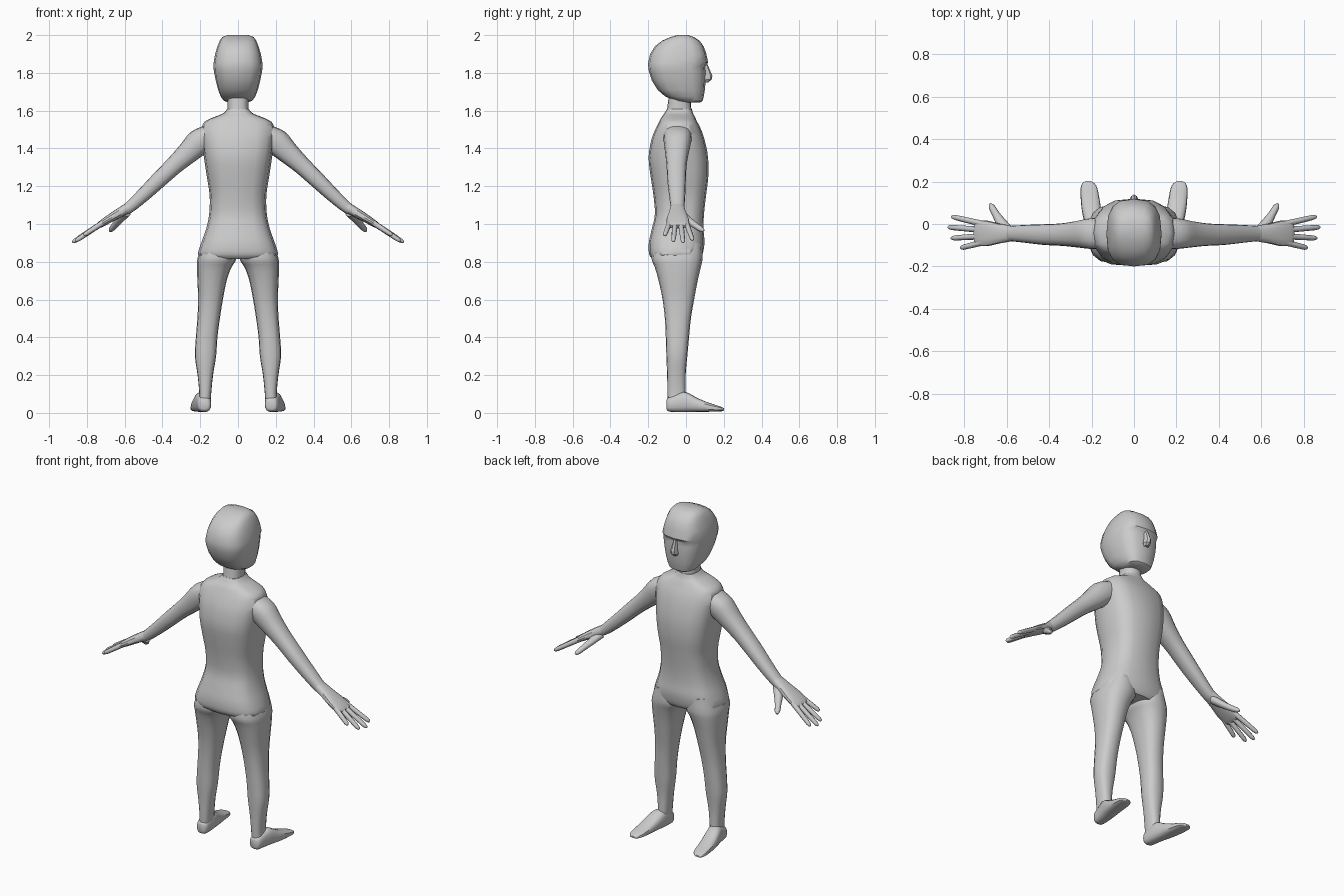
import bpy, bmesh, math
from mathutils import Vector

X, Y, Z = Vector((1, 0, 0)), Vector((0, 1, 0)), Vector((0, 0, 1))


def blend(rings, steps):
    """Catmull-Rom interpolation of ring tuples."""
    if steps == 1:
        return rings
    out = []
    for i in range(len(rings) - 1):
        p0, p1 = rings[max(i - 1, 0)], rings[i]
        p2, p3 = rings[i + 1], rings[min(i + 2, len(rings) - 1)]
        for s in range(steps):
            t = s / steps
            out.append(tuple(
                0.5 * (2 * b + (c - a) * t + (2 * a - 5 * b + 4 * c - d) * t * t
                       + (3 * b - a - 3 * c + d) * t ** 3)
                for a, b, c, d in zip(p0, p1, p2, p3)))
    return out + [rings[-1]]


def loft(name, rings, u, v, power=2.0, sides=16, steps=3, mirror=False, angle=32):
    """Skin superellipse rings (x, y, z, radius_u, radius_v)."""
    bm = bmesh.new()
    loops = []
    for x, y, z, ru, rv in blend(rings, steps):
        loop = []
        for k in range(sides):
            a = 2 * math.pi * k / sides
            c, s = math.cos(a), math.sin(a)
            cu = math.copysign(abs(c) ** (2 / power), c) * ru
            sv = math.copysign(abs(s) ** (2 / power), s) * rv
            loop.append(bm.verts.new(Vector((x, y, z)) + u * cu + v * sv))
        loops.append(loop)
    for a, b in zip(loops, loops[1:]):
        for k in range(sides):
            n = (k + 1) % sides
            bm.faces.new((a[k], a[n], b[n], b[k]))
    bm.faces.new(loops[0])
    bm.faces.new(loops[-1])
    bmesh.ops.recalc_face_normals(bm, faces=bm.faces)
    me = bpy.data.meshes.new(name)
    bm.to_mesh(me)
    bm.free()
    ob = bpy.data.objects.new(name, me)
    bpy.context.collection.objects.link(ob)
    bpy.ops.object.select_all(action='DESELECT')
    ob.select_set(True)
    bpy.context.view_layer.objects.active = ob
    bpy.ops.object.shade_smooth_by_angle(angle=math.radians(angle))
    if mirror:
        ob.modifiers.new("mirror", 'MIRROR').use_mirror_merge = False
    return ob


def level(z, x0, x1, y0, y1):
    """Horizontal ring from its extents."""
    return ((x0 + x1) / 2, (y0 + y1) / 2, z, (x1 - x0) / 2, (y1 - y0) / 2)


def finger(name, a, b, r):
    a, b = Vector(a), Vector(b)
    u = (b - a).orthogonal().normalized()
    v = (b - a).normalized().cross(u)
    rings = [(*a.lerp(b, t), r * k, r * k)
             for t, k in ((0, 1.1), (.5, 1), (.88, .9), (.96, .7), (1, .3))]
    loft(name, rings, u, v, sides=8, steps=1, mirror=True, angle=60)


# torso: pelvis up to shoulders
torso = [(.815, .19, -.175, .075), (.84, .212, -.195, .088), (.9, .195, -.197, .098),
         (.97, .17, -.182, .093), (1.05, .153, -.165, .095), (1.15, .15, -.172, .106),
         (1.25, .165, -.187, .118), (1.35, .18, -.198, .117), (1.44, .192, -.185, .1),
         (1.5, .193, -.163, .08), (1.54, .178, -.143, .06), (1.565, .13, -.13, .048),
         (1.585, .08, -.115, .038), (1.61, .056, -.1, .03)]
loft("torso", [level(z, -w, w, a, b) for z, w, a, b in torso], X, Y, power=2.9)

# neck
loft("neck", [level(1.56, -.06, .06, -.11, .035), level(1.61, -.055, .055, -.1, .028),
              level(1.69, -.055, .055, -.09, .025)], X, Y, power=2.4)

# head with brow step and flat face
head = [(1.643, .05, -.0, .075), (1.652, .075, -.05, .088), (1.675, .092, -.11, .094),
        (1.71, .105, -.15, .1), (1.76, .118, -.181, .104), (1.81, .128, -.197, .104),
        (1.835, .13, -.2, .102), (1.855, .129, -.2, .117), (1.9, .121, -.19, .108),
        (1.94, .109, -.165, .094), (1.97, .097, -.127, .072), (1.99, .083, -.082, .042),
        (2.0, .055, -.045, .012)]
loft("head", [level(z, -w, w, a, b) for z, w, a, b in head], X, Y, power=2.8,
     steps=1, angle=36)

# nose wedge
loft("nose", [level(1.75, -.016, .016, .08, .118), level(1.765, -.022, .022, .08, .136),
              level(1.785, -.018, .018, .08, .14), level(1.85, -.009, .009, .08, .112)],
     X, Y, power=2, sides=8, steps=1, angle=20)

# legs
leg = [(.9, .03, .185, -.17, .085), (.82, .008, .214, -.183, .088),
       (.77, .035, .217, -.165, .078), (.7, .06, .215, -.145, .062),
       (.6, .08, .211, -.124, .043), (.5, .096, .215, -.112, .026),
       (.4, .109, .223, -.107, .016), (.3, .116, .228, -.104, .007),
       (.2, .132, .214, -.1, -.002), (.1, .142, .205, -.098, -.002),
       (.04, .145, .21, -.095, 0)]
loft("leg", [level(*r) for r in leg], X, Y, power=2.5, mirror=True)

# feet, heel to toe, turned slightly outward
foot = [(.177, -.103, .045, .02, .025), (.178, -.09, .045, .034, .038),
        (.182, -.04, .054, .04, .05), (.188, .0, .057, .044, .053),
        (.199, .06, .042, .046, .037), (.207, .12, .03, .044, .024),
        (.212, .17, .023, .039, .015), (.215, .193, .019, .027, .01),
        (.215, .202, .018, .012, .005)]
loft("foot", foot, X, Z, power=2.7, mirror=True)

# arms, shoulder to wrist
arm = [(.13, -.045, 1.48, .075, .06), (.2, -.045, 1.438, .073, .07),
       (.27, -.048, 1.372, .062, .058), (.34, -.05, 1.308, .053, .048),
       (.42, -.05, 1.232, .049, .043), (.5, -.047, 1.155, .043, .037),
       (.57, -.045, 1.092, .037, .031), (.6, -.045, 1.072, .036, .028)]
loft("arm", arm, Y, Vector((.7, 0, .714)), power=2.4, mirror=True)

# palm
tilt = Vector((.5, 0, .866))
palm = [(.56, -.045, 1.098, .034, .028), (.63, -.045, 1.058, .046, .025),
        (.69, -.044, 1.022, .06, .021), (.735, -.043, .994, .059, .016),
        (.75, -.043, .985, .053, .01)]
loft("palm", palm, Y, tilt, power=2.5, mirror=True)

# fingers and thumb
for i, (y0, x1, y1, z1) in enumerate(((.0, .86, .035, .915), (-.028, .877, -.015, .902),
                                      (-.057, .862, -.067, .908), (-.086, .817, -.113, .94))):
    finger(f"finger_{i + 1}", (.71, y0, 1.01), (x1, y1, z1), .0135)
loft("thumb", [(.595, -.035, 1.06, .03, .024), (.625, .005, 1.025, .025, .02),
               (.65, .045, .995, .018, .017), (.67, .08, .972, .015, .014),
               (.678, .094, .963, .006, .006)],
     Vector((.84, -.54, 0)), Vector((.3, .46, .83)), sides=10, mirror=True, angle=60)
